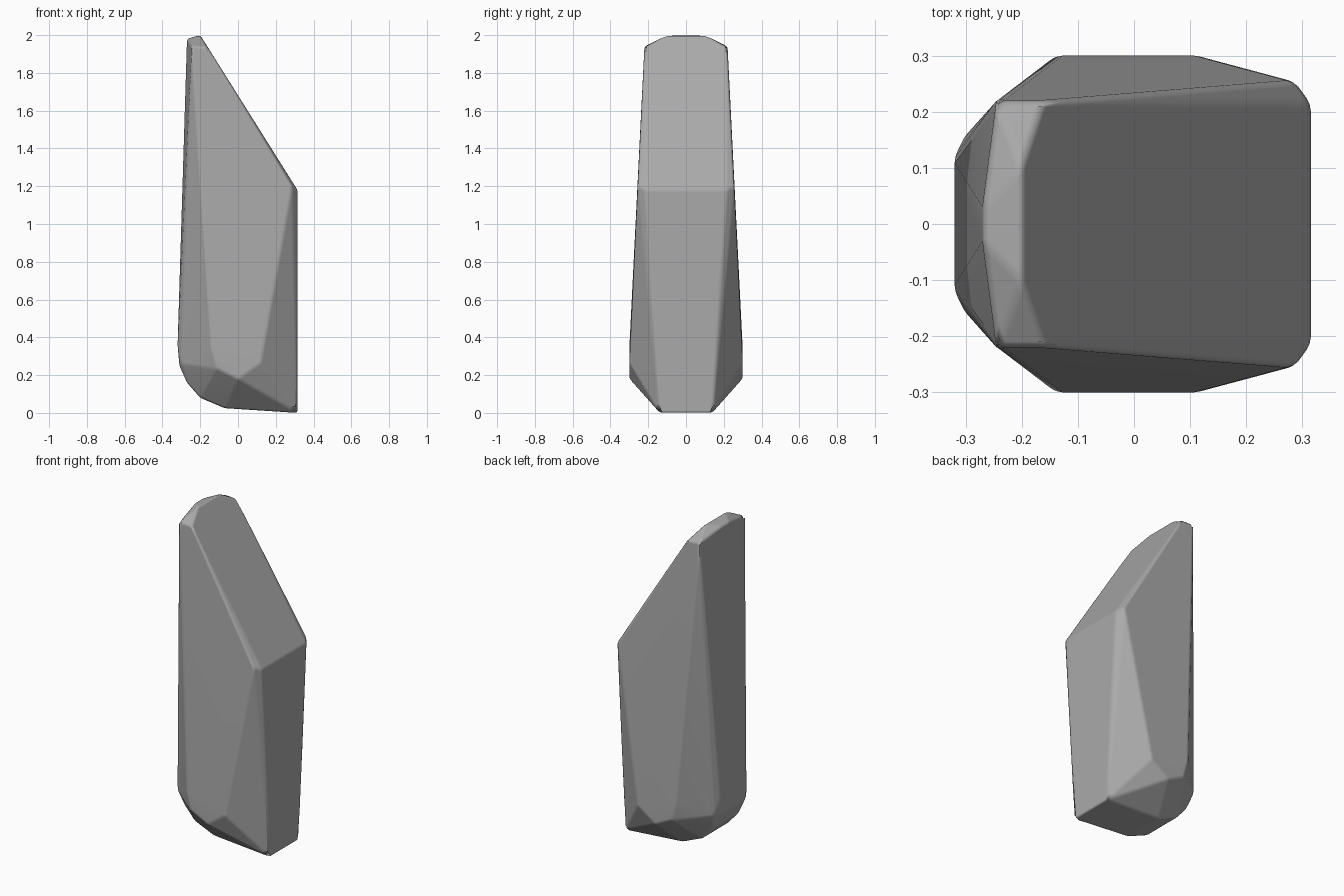
import bpy
import bmesh
import math

cube = bpy.data.objects.get("Cube")
if cube:
    bpy.data.objects.remove(cube, do_unlink=True)

# Single stone colour
stone = bpy.data.materials.new("grey stone")
stone.use_nodes = True
grey = (0.4, 0.4, 0.4, 1)
stone.diffuse_color = grey
stone.node_tree.nodes["Principled BSDF"].inputs["Base Color"].default_value = grey

# Corner points of one half, by region: (x, half width, z)
crown = [(-0.27, 0.03, 1.98), (-0.245, 0.22, 1.94), (-0.2, 0.1, 2.0), (-0.16, 0.22, 1.935)]
shoulder = [(0.315, 0.215, 1.18), (0.285, 0.256, 1.2)]
flank = [(-0.14, 0.3, 0.35), (-0.11, 0.3, 0.235), (0.0, 0.3, 0.18), (0.12, 0.3, 0.265)]
heel = [(-0.32, 0.12, 0.35), (-0.3, 0.16, 0.26), (-0.31, 0.12, 0.25),
        (-0.27, 0.13, 0.16), (-0.2, 0.13, 0.08)]
foot = [(-0.07, 0.13, 0.025), (0.315, 0.14, 0.0)]

# Faceted boulder: hull of the mirrored corners
bm = bmesh.new()
for x, y, z in crown + shoulder + flank + heel + foot:
    for side in (-1, 1):
        bm.verts.new((x, side * y, z))
bmesh.ops.convex_hull(bm, input=bm.verts[:])
bmesh.ops.delete(bm, geom=[v for v in bm.verts if not v.link_faces], context='VERTS')
bmesh.ops.dissolve_limit(bm, angle_limit=math.radians(2), verts=bm.verts[:], edges=bm.edges[:])
bmesh.ops.recalc_face_normals(bm, faces=bm.faces[:])
mesh = bpy.data.meshes.new("standing_stone")
bm.to_mesh(mesh)
bm.free()
mesh.materials.append(stone)
rock = bpy.data.objects.new("standing_stone", mesh)
bpy.context.collection.objects.link(rock)

# Slightly worn edges
bevel = rock.modifiers.new("worn edges", 'BEVEL')
bevel.width = 0.012
bevel.segments = 2
bevel.limit_method = 'ANGLE'
bevel.angle_limit = math.radians(12)
bevel.harden_normals = True

bpy.ops.object.select_all(action='DESELECT')
bpy.context.view_layer.objects.active = rock
rock.select_set(True)
bpy.ops.object.shade_smooth()
